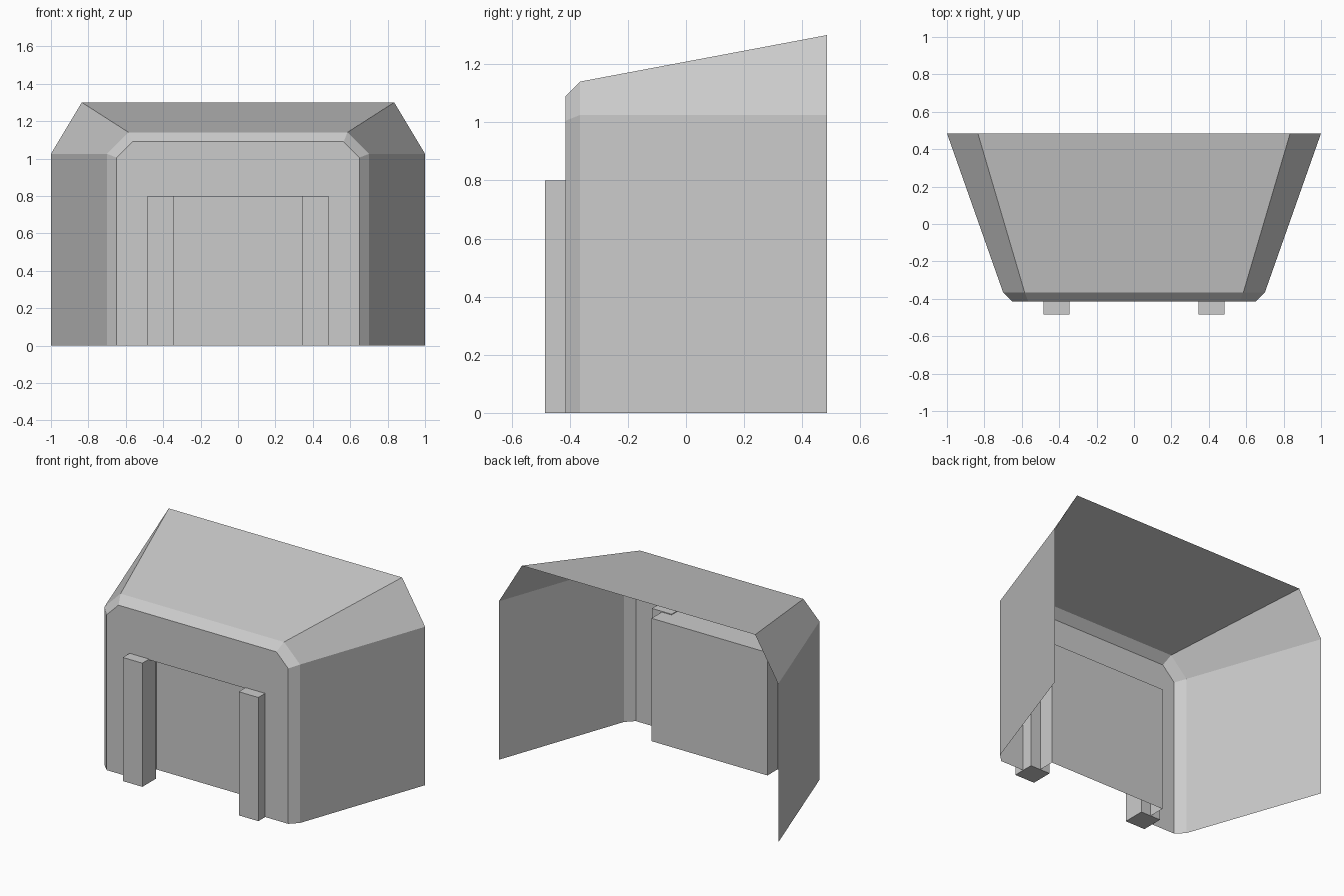
import bpy, bmesh

if "Cube" in bpy.data.objects:
    bpy.data.objects.remove(bpy.data.objects["Cube"])


def arch(half_width, shoulder, top_half, top, y):
    """Open arch cross-section, from bottom left over the top to bottom right."""
    half = [(half_width, 0), (half_width, shoulder), (top_half, top)]
    return [(-x, y, z) for x, z in half] + [(x, y, z) for x, z in reversed(half)]


def doorway(y):
    w, h = 0.415, 0.795
    return [(-w, y, 0), (-w, y, h), (w, y, h), (w, y, 0)]


def make_object(name, bm):
    mesh = bpy.data.meshes.new(name)
    bm.to_mesh(mesh)
    bm.free()
    ob = bpy.data.objects.new(name, mesh)
    bpy.context.collection.objects.link(ob)
    return ob


def add_ring(bm, points):
    return [bm.verts.new(p) for p in points]


def bridge(bm, a, b, inward=False):
    """Join two open rings with quads."""
    for i in range(len(a) - 1):
        quad = [a[i], a[i + 1], b[i + 1], b[i]]
        bm.faces.new(quad[::-1] if inward else quad)


FRONT, DOOR = -0.415, -0.24

# Flared outer shell, open at the back and the bottom, with a recessed doorway
bm = bmesh.new()
front = add_ring(bm, arch(0.65, 1.005, 0.565, 1.09, FRONT))
chamfer = add_ring(bm, arch(0.70, 1.025, 0.585, 1.14, -0.365))
back = add_ring(bm, arch(1.00, 1.025, 0.835, 1.30, 0.485))
bridge(bm, front, chamfer)
bridge(bm, chamfer, back)
opening = add_ring(bm, doorway(FRONT))
recess = add_ring(bm, doorway(DOOR))
bm.faces.new(front[::-1] + opening)      # front wall around the opening
bridge(bm, opening, recess, inward=True)  # sides and top of the recess
make_object("shell", bm)

# Door closing the back of the recess
bm = bmesh.new()
bm.faces.new(add_ring(bm, doorway(DOOR))[::-1])
make_object("door", bm)

# Square posts on both sides of the doorway
for side, label in ((-1, "left"), (1, "right")):
    bpy.ops.mesh.primitive_cube_add(size=1, location=(side * 0.415, FRONT, 0.4))
    post = bpy.context.object
    post.name = label + "_door_post"
    post.scale = (0.14, 0.14, 0.8)
